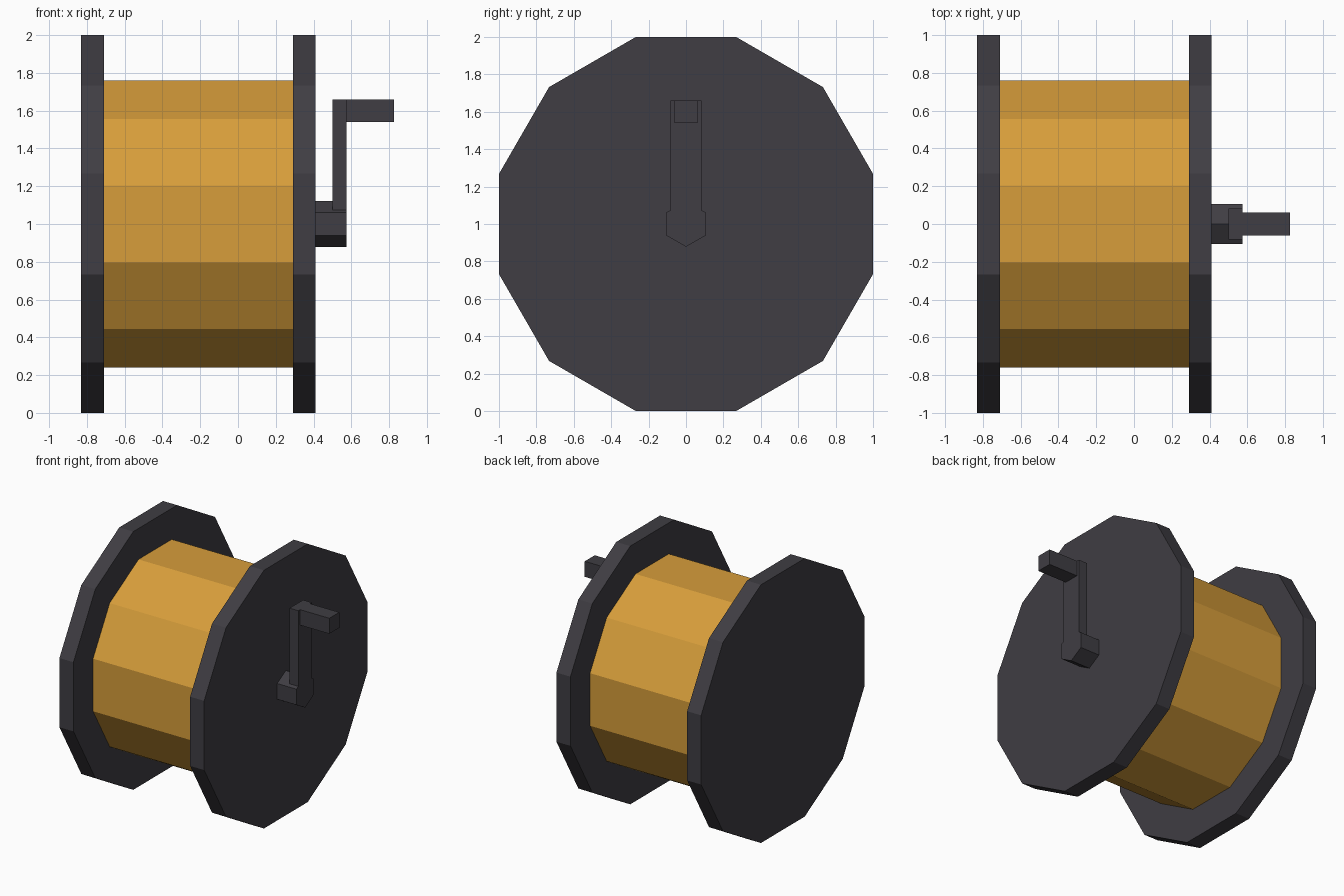
import bpy
import bmesh
from math import cos, sin, pi

cube = bpy.data.objects.get("Cube")
if cube:
    bpy.data.objects.remove(cube, do_unlink=True)


def make_material(name, color):
    mat = bpy.data.materials.new(name)
    mat.use_nodes = True
    mat.diffuse_color = color
    mat.node_tree.nodes["Principled BSDF"].inputs["Base Color"].default_value = color
    return mat


dark = make_material("dark grey", (0.05, 0.047, 0.056, 1))
amber = make_material("amber", (0.68, 0.34, 0.043, 1))


def prism(name, outline, x0, x1, mat):
    """Extrude a (y, z) outline along x."""
    bm = bmesh.new()
    face = bm.faces.new([bm.verts.new((x0, y, z)) for y, z in outline])
    ext = bmesh.ops.extrude_face_region(bm, geom=[face])
    moved = [g for g in ext["geom"] if isinstance(g, bmesh.types.BMVert)]
    bmesh.ops.translate(bm, verts=moved, vec=(x1 - x0, 0, 0))
    bmesh.ops.recalc_face_normals(bm, faces=bm.faces)
    mesh = bpy.data.meshes.new(name)
    bm.to_mesh(mesh)
    bm.free()
    mesh.materials.append(mat)
    obj = bpy.data.objects.new(name, mesh)
    bpy.context.collection.objects.link(obj)
    return obj


def polygon(sides, radius, turn):
    """Regular outline around the axle at z = 1."""
    angles = [turn + 2 * pi * i / sides for i in range(sides)]
    return [(radius * cos(a), 1 + radius * sin(a)) for a in angles]


def rect(half_width, z0, z1):
    return [(-half_width, z0), (half_width, z0), (half_width, z1), (-half_width, z1)]


# Spool: two twelve-sided flanges with the wound drum between them
flange = polygon(12, 1 / cos(pi / 12), pi / 12)
prism("left_flange", flange, 0.29, 0.41, dark)
prism("right_flange", flange, -0.83, -0.71, dark)
prism("drum", polygon(12, 0.76 / cos(pi / 12), pi / 12), -0.71, 0.29, amber)

# Crank: hexagonal hub, upright arm and square grip
prism("crank_hub", polygon(6, 0.122, pi / 2), 0.41, 0.575, dark)
prism("crank_arm", rect(0.083, 1.07, 1.66), 0.5, 0.575, dark)
prism("crank_grip", rect(0.061, 1.54, 1.66), 0.575, 0.825, dark)
